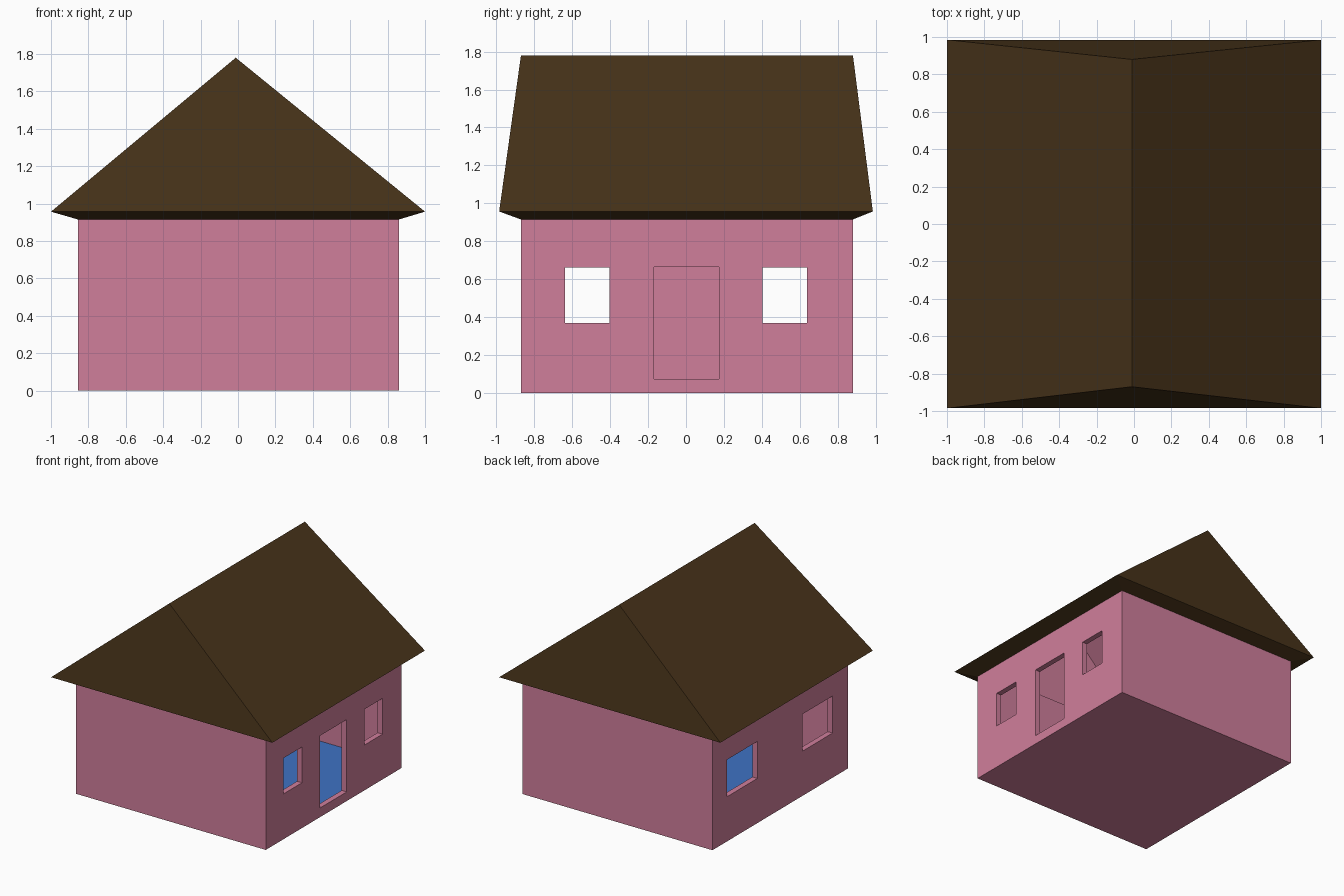
import bpy

if "Cube" in bpy.data.objects:
    bpy.data.objects.remove(bpy.data.objects["Cube"])

PINK, BROWN, BLUE = 0, 1, 2


def material(name, color):
    m = bpy.data.materials.new(name)
    m.diffuse_color = (*color, 1)
    m.use_nodes = True
    m.node_tree.nodes["Principled BSDF"].inputs["Base Color"].default_value = m.diffuse_color
    return m


MATS = [material("walls", (0.63, 0.21, 0.33)),
        material("roof", (0.064, 0.033, 0.010)),
        material("floor", (0.05, 0.17, 0.55))]


def make(name, verts, faces, indices):
    me = bpy.data.meshes.new(name)
    me.from_pydata(verts, [], faces)
    for m in MATS:
        me.materials.append(m)
    for p, i in zip(me.polygons, indices):
        p.material_index = i
    ob = bpy.data.objects.new(name, me)
    bpy.context.collection.objects.link(ob)
    return ob


def house_shape(name, rings, ridge, floor_mat, roof_mat):
    """Stacked rectangles (x0, x1, y0, y1, z) closed by a ridge (x, y0, y1, z)."""
    verts, faces, idx = [], [(3, 2, 1, 0)], [floor_mat]
    for x0, x1, y0, y1, z in rings:
        verts += [(x0, y0, z), (x1, y0, z), (x1, y1, z), (x0, y1, z)]
    for r in range(len(rings) - 1):
        for k in range(4):
            a, b = 4 * r + k, 4 * r + (k + 1) % 4
            faces.append((a, b, b + 4, a + 4))
            idx.append(PINK if r == 0 else roof_mat)
    a, b, c, d = range(len(verts) - 4, len(verts))
    f, g = d + 1, d + 2
    x, y0, y1, z = ridge
    verts += [(x, y0, z), (x, y1, z)]
    faces += [(a, b, f), (b, c, g, f), (c, d, g), (d, a, f, g)]
    return make(name, verts, faces, idx + [roof_mat] * 4)


def block(name, x0, x1, y0, y1, z0, z1):
    verts = [(x, y, z) for z in (z0, z1)
             for x, y in ((x0, y0), (x1, y0), (x1, y1), (x0, y1))]
    faces = [(3, 2, 1, 0), (4, 5, 6, 7)]
    faces += [(k, (k + 1) % 4, (k + 1) % 4 + 4, k + 4) for k in range(4)]
    return make(name, verts, faces, [PINK] * 6)


# Outer body with flared eaves and roof
house = house_shape("walls",
                    [(-0.855, 0.86, -0.87, 0.88, 0.0),
                     (-0.855, 0.86, -0.87, 0.88, 0.915),
                     (-1.0, 1.0, -0.985, 0.985, 0.957)],
                    (-0.012, -0.87, 0.88, 1.78), PINK, BROWN)

# Hollow room, open up into the roof
cutters = [house_shape("room",
                       [(-0.81, 0.815, -0.825, 0.835, 0.05),
                        (-0.81, 0.815, -0.825, 0.835, 0.955),
                        (-0.905, 0.905, -0.925, 0.93, 0.975)],
                       (-0.012, -0.83, 0.84, 1.72), BLUE, PINK)]

# Door and windows: narrow on the right wall, wide on the left wall
cutters.append(block("door_cut", 0.7, 1.0, -0.168, 0.175, 0.075, 0.665))
for side in (-1, 1):
    y = 0.52 * side
    cutters.append(block("window_cut", 0.7, 1.0, y - 0.118, y + 0.118, 0.37, 0.662))
    y = 0.485 * side + 0.01
    cutters.append(block("wide_window_cut", -1.0, -0.7, y - 0.195, y + 0.195, 0.365, 0.667))

bpy.context.view_layer.objects.active = house
for c in cutters:
    mod = house.modifiers.new(c.name, 'BOOLEAN')
    mod.operation = 'DIFFERENCE'
    mod.solver = 'EXACT'
    mod.object = c
    bpy.ops.object.modifier_apply(modifier=mod.name)
for c in cutters:
    bpy.data.objects.remove(c)

# Split into walls, roof and floor
bpy.ops.object.select_all(action='DESELECT')
house.select_set(True)
bpy.ops.object.mode_set(mode='EDIT')
bpy.ops.mesh.select_all(action='SELECT')
bpy.ops.mesh.separate(type='MATERIAL')
bpy.ops.object.mode_set(mode='OBJECT')
parts = list(bpy.context.scene.objects)
for i, ob in enumerate(parts):
    ob.name = "part_%d" % i
for ob in parts:
    ob.name = ob.data.materials[ob.data.polygons[0].material_index].name
